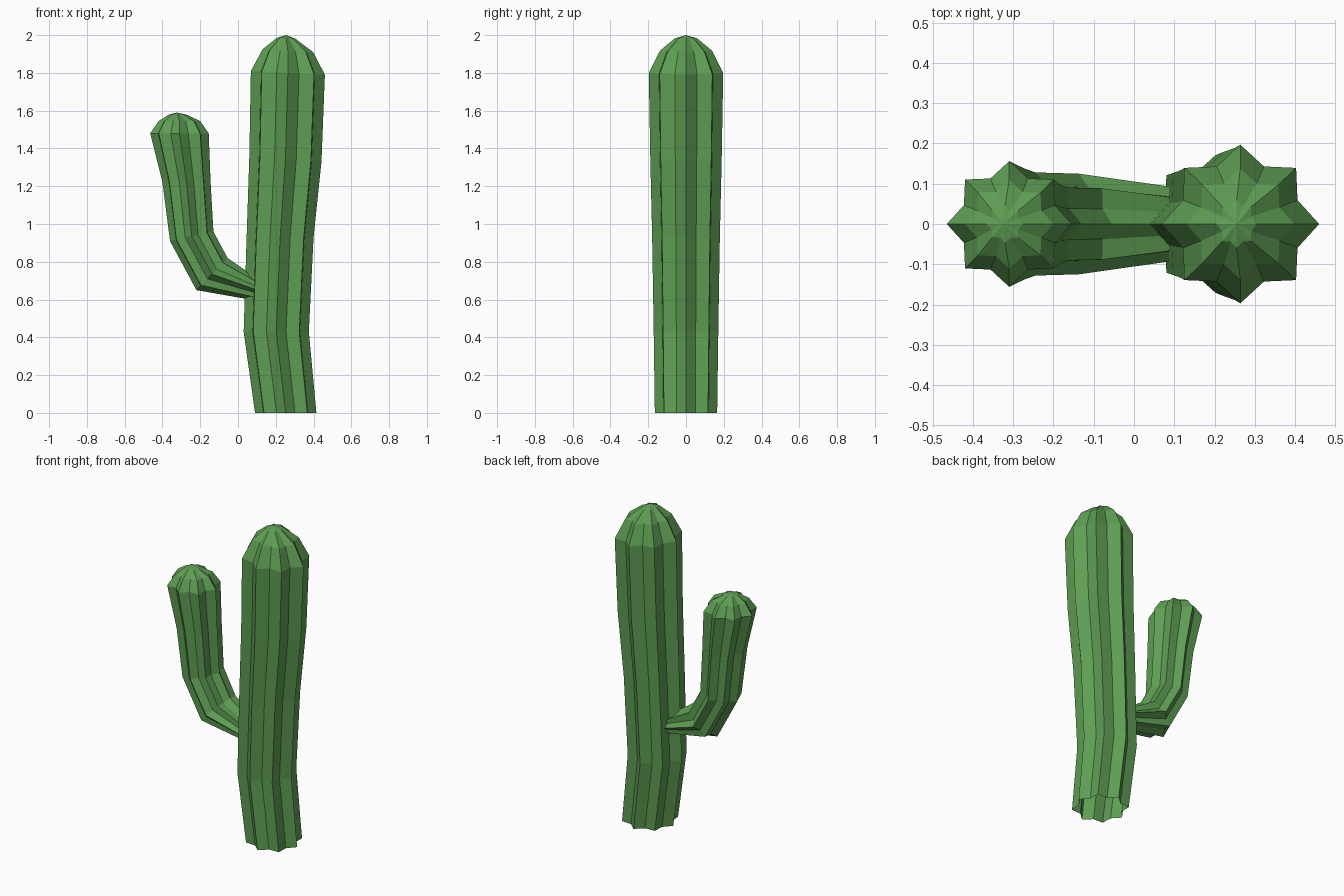
import bpy, bmesh
from math import cos, sin, pi
from mathutils import Vector

if "Cube" in bpy.data.objects:
    bpy.data.objects.remove(bpy.data.objects["Cube"])

green = bpy.data.materials.new("cactus green")
green.diffuse_color = (0.114, 0.342, 0.089, 1)
green.use_nodes = True
green.node_tree.nodes["Principled BSDF"].inputs["Base Color"].default_value = green.diffuse_color

RIDGES = 8
VALLEY = 0.785  # valley radius relative to ridge radius


def ribbed_tube(name, rings, tip):
    """Loft star-shaped rings; each ring = left (x, z), right (x, z), half-depth in y."""
    bm = bmesh.new()
    n = RIDGES * 2
    loops = []
    for lx, lz, rx, rz, depth in rings:
        left, right = Vector((lx, 0, lz)), Vector((rx, 0, rz))
        centre, half = (left + right) / 2, (right - left) / 2
        loop = []
        for i in range(n):
            a = 2 * pi * i / n
            k = VALLEY if i % 2 else 1.0
            p = centre + half * (k * cos(a)) + Vector((0, depth * k * sin(a), 0))
            loop.append(bm.verts.new(p))
        loops.append(loop)
    for a, b in zip(loops, loops[1:]):
        for i in range(n):
            j = (i + 1) % n
            bm.faces.new((a[i], a[j], b[j], b[i]))
    # Rounded end closes in a single point; the base stays open
    top = bm.verts.new((tip[0], 0, tip[1]))
    for i in range(n):
        bm.faces.new((loops[-1][i], loops[-1][(i + 1) % n], top))
    mesh = bpy.data.meshes.new(name)
    bm.to_mesh(mesh)
    bm.free()
    mesh.materials.append(green)
    obj = bpy.data.objects.new(name, mesh)
    bpy.context.collection.objects.link(obj)
    return obj


# Trunk: gently bent column with a domed top
ribbed_tube("trunk", [
    (0.09, 0.00, 0.415, 0.00, 0.165),
    (0.03, 0.43, 0.375, 0.43, 0.171),
    (0.045, 0.91, 0.40, 0.93, 0.179),
    (0.06, 1.36, 0.442, 1.33, 0.189),
    (0.068, 1.81, 0.46, 1.79, 0.197),
    (0.13, 1.925, 0.398, 1.91, 0.138),
    (0.205, 1.985, 0.305, 1.98, 0.06),
], (0.255, 2.0))

# Side arm: leaves the trunk sideways and turns upward
ribbed_tube("side_arm", [
    (0.15, 0.585, 0.14, 0.685, 0.085),
    (-0.22, 0.65, -0.055, 0.82, 0.125),
    (-0.36, 0.91, -0.13, 0.96, 0.128),
    (-0.40, 1.22, -0.145, 1.22, 0.138),
    (-0.465, 1.48, -0.155, 1.48, 0.156),
    (-0.42, 1.545, -0.20, 1.545, 0.11),
    (-0.365, 1.58, -0.275, 1.58, 0.047),
], (-0.325, 1.59))
